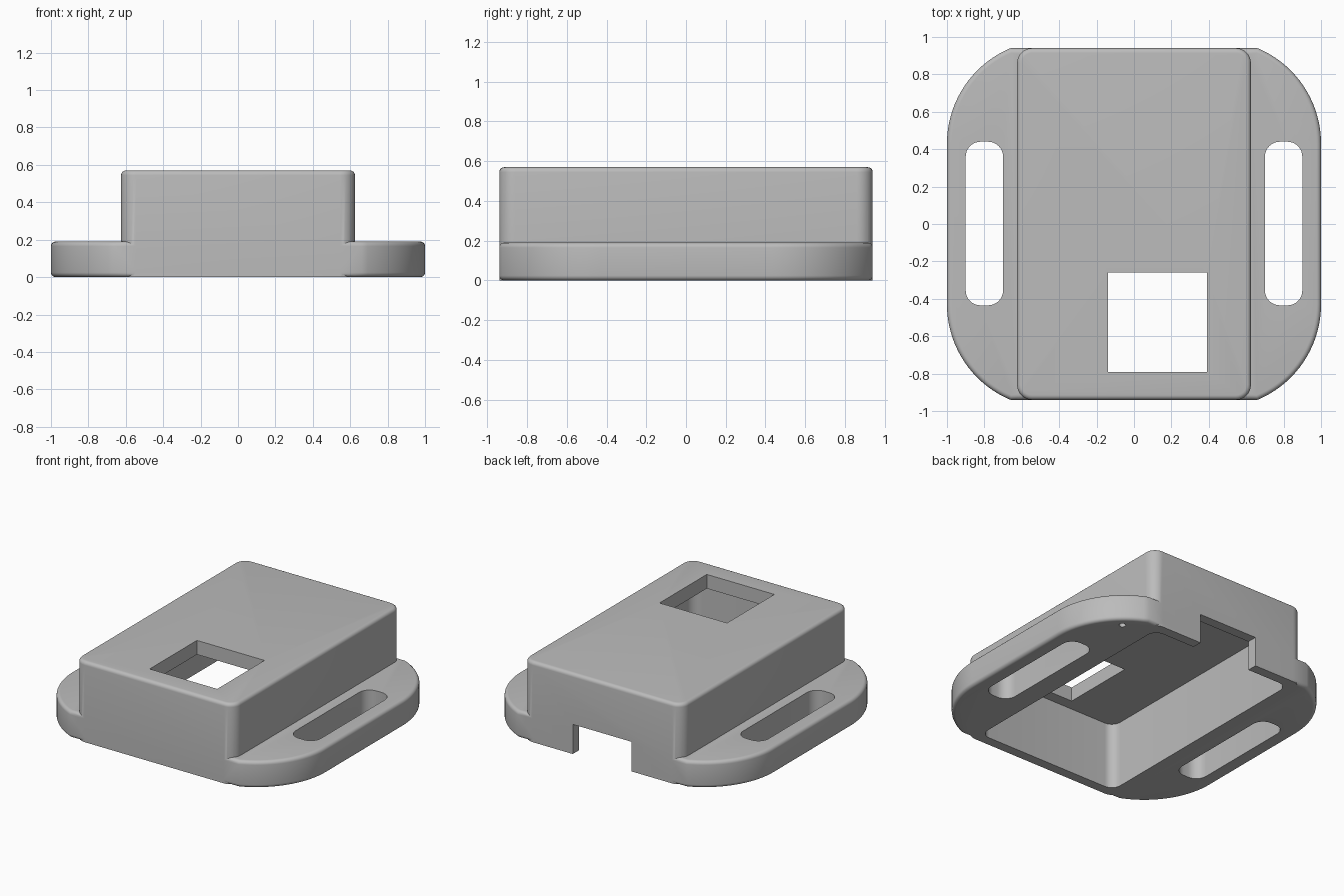
import bpy, bmesh, math

cube = bpy.data.objects.get("Cube")
if cube:
    bpy.data.objects.remove(cube, do_unlink=True)

grey = bpy.data.materials.new("plain grey")
grey.use_nodes = True
grey.diffuse_color = (0.5, 0.5, 0.5, 1)
grey.node_tree.nodes["Principled BSDF"].inputs["Base Color"].default_value = (0.5, 0.5, 0.5, 1)

Y = 0.94          # half depth
ROOF = 0.57       # body height
FLANGE = 0.19     # strap flange height


def arc(cx, cy, r, a0, a1, n):
    return [(cx + r * math.cos(a0 + (a1 - a0) * i / n),
             cy + r * math.sin(a0 + (a1 - a0) * i / n)) for i in range(n + 1)]


def rounded_rect(x0, x1, y0, y1, r, n=8):
    q = math.pi / 2
    centres = [(x1 - r, y1 - r), (x0 + r, y1 - r), (x0 + r, y0 + r), (x1 - r, y0 + r)]
    return [p for i, (cx, cy) in enumerate(centres)
            for p in arc(cx, cy, r, i * q, (i + 1) * q, n)]


def rect(x0, x1, y0, y1):
    return [(x1, y1), (x0, y1), (x0, y0), (x1, y0)]


def prism(name, outline, z0, z1, round_top=0, round_bottom=0):
    """Extrude a counter-clockwise outline and round its rims."""
    bm = bmesh.new()
    base = bm.faces.new([bm.verts.new((x, y, z0)) for x, y in outline])
    new = bmesh.ops.extrude_face_region(bm, geom=[base])["geom"]
    bmesh.ops.translate(bm, vec=(0, 0, z1 - z0),
                        verts=[v for v in new if isinstance(v, bmesh.types.BMVert)])
    for z, r in ((z0, round_bottom), (z1, round_top)):
        if r:
            rim = [e for e in bm.edges if all(abs(v.co.z - z) < 1e-5 for v in e.verts)]
            bmesh.ops.bevel(bm, geom=rim, offset=r, segments=5, profile=0.5,
                            affect='EDGES', clamp_overlap=True)
    bmesh.ops.recalc_face_normals(bm, faces=bm.faces[:])
    mesh = bpy.data.meshes.new(name)
    bm.to_mesh(mesh)
    bm.free()
    mesh.materials.append(grey)
    ob = bpy.data.objects.new(name, mesh)
    bpy.context.collection.objects.link(ob)
    return ob


def combine(target, tool, operation):
    tool.hide_render = True
    mod = target.modifiers.new(operation, 'BOOLEAN')
    mod.operation, mod.object, mod.solver = operation, tool, 'EXACT'
    bpy.context.view_layer.objects.active = target
    bpy.ops.object.modifier_apply(modifier=mod.name)
    bpy.data.objects.remove(tool, do_unlink=True)


# Case body
case = prism("case", rounded_rect(-0.625, 0.625, -Y, Y, 0.08), 0, ROOF, round_top=0.025)

# Strap flange with bowed corners
r, cy = 0.553, 0.43
corner = arc(1 - r, cy, r, 0, math.asin((Y - cy) / r), 18)
half = corner + [(-x, y) for x, y in reversed(corner)]
outline = half + [(-x, -y) for x, y in half]
flange = prism("flange", outline, 0, FLANGE, 0.025, 0.025)
combine(case, flange, 'UNION')

# Hollow underside, window in the roof, cable notch in the back wall
cutters = [
    prism("cavity", rounded_rect(-0.555, 0.555, -0.87, 0.87, 0.07), -0.1, ROOF - 0.1),
    prism("window", rect(-0.14, 0.39, -0.79, -0.26), 0.3, 0.8),
    prism("cable_notch", rect(-0.23, 0.23, 0.8, 1.1), -0.1, 0.21),
    prism("pin_hole", arc(0.76, 0.79, 0.022, 0, math.tau * 15 / 16, 15), -0.1, 0.06),
]
# Strap slots
for side in (-1, 1):
    cutters.append(prism("strap_slot", rounded_rect(0.8 * side - 0.1, 0.8 * side + 0.1,
                                                    -0.435, 0.44, 0.08), -0.1, 0.4))
for tool in cutters:
    combine(case, tool, 'DIFFERENCE')

bpy.ops.object.select_all(action='DESELECT')
case.select_set(True)
bpy.context.view_layer.objects.active = case
bpy.ops.object.shade_smooth_by_angle(angle=math.radians(30))
